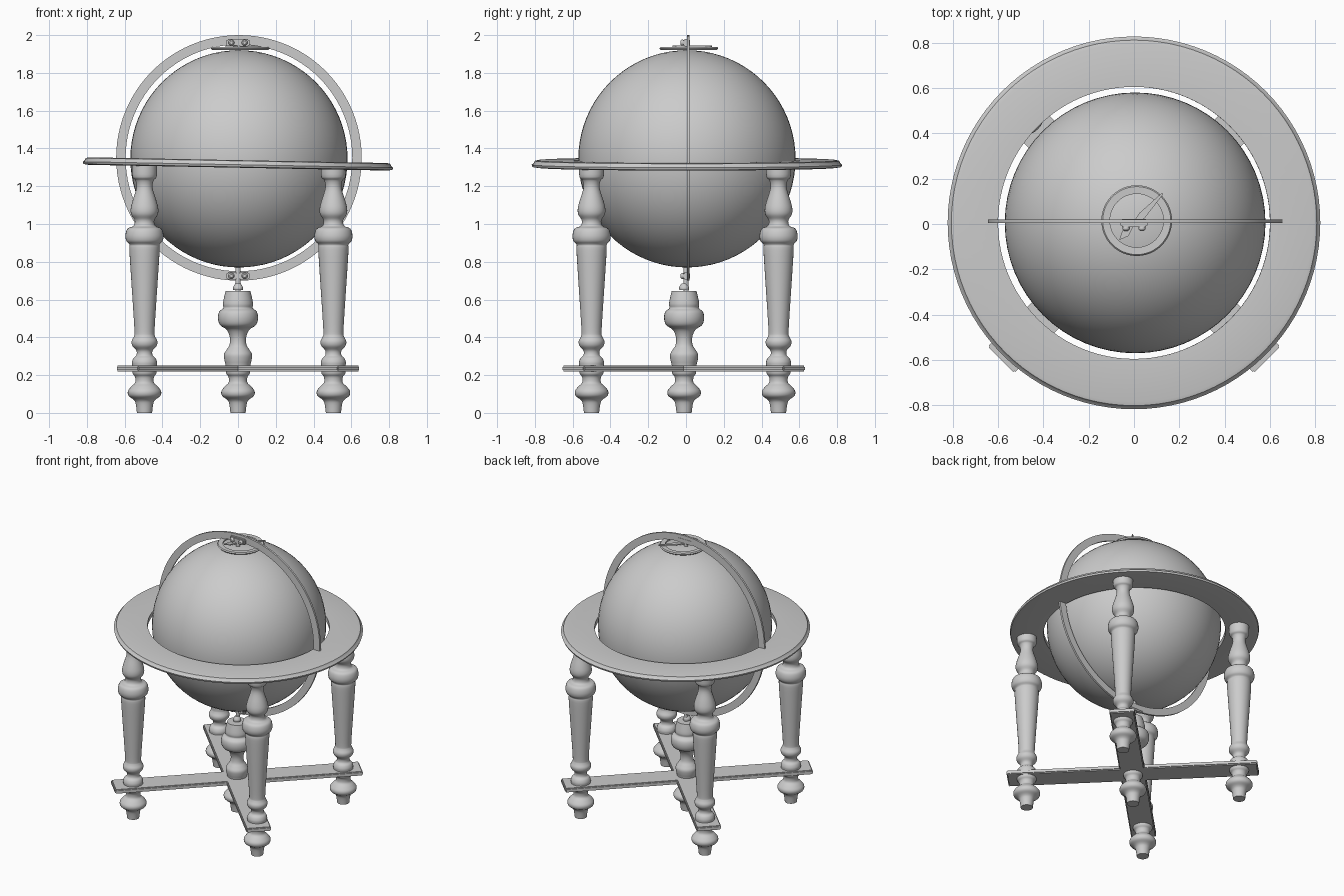
import bpy
import bmesh
from math import pi, radians, cos, sin
from mathutils import Matrix, Vector

cube = bpy.data.objects.get("Cube")
if cube:
    bpy.data.objects.remove(cube, do_unlink=True)

grey = bpy.data.materials.new("plain grey")
grey.use_nodes = True
grey.diffuse_color = (0.6, 0.6, 0.6, 1)
grey.node_tree.nodes["Principled BSDF"].inputs["Base Color"].default_value = grey.diffuse_color


def finish(name, bm, matrix=Matrix(), angle=40):
    bmesh.ops.remove_doubles(bm, verts=bm.verts, dist=0.0001)
    bmesh.ops.recalc_face_normals(bm, faces=bm.faces)
    mesh = bpy.data.meshes.new(name)
    bm.to_mesh(mesh)
    bm.free()
    mesh.materials.append(grey)
    obj = bpy.data.objects.new(name, mesh)
    bpy.context.collection.objects.link(obj)
    obj.matrix_world = matrix
    bpy.ops.object.select_all(action='DESELECT')
    obj.select_set(True)
    bpy.context.view_layer.objects.active = obj
    bpy.ops.object.shade_smooth_by_angle(angle=radians(angle))
    return obj


def rounded(points, sub=4):
    """Run a smooth curve through the profile points."""
    pts = [Vector(p) for p in points]
    pts = [pts[0]] + pts + [pts[-1]]
    out = []
    for a, b, c, d in zip(pts, pts[1:], pts[2:], pts[3:]):
        for i in range(sub):
            t = i / sub
            out.append(b + (c - a) * t / 2 + (a * 2 - b * 5 + c * 4 - d) * t * t / 2
                       + (b * 3 - a - c * 3 + d) * t ** 3 / 2)
    return out + [pts[-1]]


def lathe(name, profile, matrix, closed=False, steps=32):
    """Spin a (radius, height) profile around the local z axis."""
    bm = bmesh.new()
    verts = [bm.verts.new((r, 0, z)) for r, z in profile]
    pairs = list(zip(verts, verts[1:]))
    if closed:
        pairs.append((verts[-1], verts[0]))
    edges = [bm.edges.new(p) for p in pairs]
    bmesh.ops.spin(bm, geom=verts + edges, cent=(0, 0, 0), axis=(0, 0, 1),
                   angle=2 * pi, steps=steps)
    return finish(name, bm, matrix)


def box(name, size, matrix, bevel=0.0):
    bm = bmesh.new()
    bmesh.ops.create_cube(bm, size=1, matrix=Matrix.Diagonal((*size, 1)))
    if bevel:
        bmesh.ops.bevel(bm, geom=bm.edges[:], offset=bevel, segments=2, affect='EDGES')
    return finish(name, bm, matrix)


at = Matrix.Translation

# Turned profiles: foot shared by legs and centre post
foot = [(0.04, 0), (0.047, 0.05), (0.058, 0.07), (0.084, 0.09), (0.088, 0.115),
        (0.07, 0.14), (0.05, 0.16), (0.05, 0.19), (0.063, 0.21), (0.065, 0.25)]
leg_top = [(0.066, 0.27), (0.058, 0.29), (0.043, 0.305), (0.043, 0.33), (0.064, 0.355),
           (0.068, 0.38), (0.056, 0.405), (0.053, 0.43), (0.06, 0.55), (0.07, 0.7),
           (0.08, 0.86), (0.079, 0.89), (0.096, 0.91), (0.101, 0.94), (0.09, 0.975),
           (0.058, 0.99), (0.052, 1.02), (0.07, 1.05), (0.073, 1.08), (0.064, 1.12),
           (0.043, 1.19), (0.048, 1.23), (0.064, 1.25), (0.066, 1.31)]
post_top = [(0.072, 0.28), (0.074, 0.31), (0.06, 0.335), (0.045, 0.36), (0.043, 0.4),
            (0.06, 0.44), (0.095, 0.465), (0.106, 0.5), (0.1, 0.535), (0.078, 0.555),
            (0.08, 0.58), (0.066, 0.645)]


def turned(points):
    return [(0, points[0][1])] + rounded(points) + [(0, points[-1][1])]


# Four legs
for depth, sy in (("front", -0.5), ("back", 0.49)):
    for side, sx in (("right", -0.495), ("left", 0.505)):
        lathe(f"{depth}_{side}_leg", turned(foot + leg_top), at((sx, sy, 0)))

# Centre post and crossed stretchers
lathe("centre_post", turned(foot + post_top), at((0, -0.01, 0)))
for name, turn in (("stretcher_a", 45), ("stretcher_b", -45)):
    box(name, (1.66, 0.166, 0.03),
        at((0, -0.012, 0.235)) @ Matrix.Rotation(radians(turn), 4, 'Z'), 0.006)

# Globe ball
bm = bmesh.new()
bmesh.ops.create_uvsphere(bm, u_segments=64, v_segments=40, radius=0.575)
finish("globe", bm, at((0.005, 0.005, 1.345)))

# Flat horizon ring with a moulded rim, sitting slightly askew
rim = [(0.6, -0.016), (0.79, -0.02), (0.818, -0.016), (0.822, -0.004), (0.812, 0.004),
       (0.806, 0.016), (0.79, 0.02), (0.6, 0.018)]
lathe("horizon_ring", rim, at((0, 0.005, 1.318)) @ Matrix.Rotation(radians(1.1), 4, 'Y'),
      True, 96)

# Upright meridian ring
band = [(0.6, -0.007), (0.65, -0.007), (0.65, 0.007), (0.6, 0.007)]
lathe("meridian_ring", band, at((0.005, 0.012, 1.35)) @ Matrix.Rotation(pi / 2, 4, 'X'),
      True, 96)

# Pivot pins and clamps at both poles
for name, low, high in (("lower_pin", 0.63, 0.78), ("upper_pin", 1.9, 1.975)):
    lathe(name, [(0, low), (0.014, low), (0.014, high), (0, high)], at((0, 0, 0)))
lathe("lower_collar", turned([(0.025, 0.65), (0.026, 0.665), (0.014, 0.685)]),
      at((0, -0.01, 0)))
for name, z, width in (("lower_clamp", 0.725, 0.12), ("upper_clamp", 1.96, 0.12)):
    box(name, (width, 0.035, 0.04), at((0, 0.004, z)), 0.006)
    for sx in (-1, 1):
        lathe(f"{name}_screw", turned([(0.014, 0), (0.016, 0.012), (0.009, 0.02)]),
              at((sx * 0.035, -0.01, z)) @ Matrix.Rotation(pi / 2, 4, 'X'), steps=12)

# Hour ring around the upper pole
hour = [(0.118, -0.006), (0.15, -0.008), (0.156, 0), (0.15, 0.007), (0.118, 0.006)]
lathe("hour_ring", hour, at((0.012, 0.015, 1.93)), True, 48)

# Spear-shaped hour pointer
bm = bmesh.new()
outline = [(-0.11, 0), (-0.07, -0.018), (-0.03, -0.006), (0.04, -0.016), (0.17, -0.004),
           (0.17, 0.004), (0.04, 0.016), (-0.03, 0.006), (-0.07, 0.018)]
face = bm.faces.new([bm.verts.new((x, y, 0)) for x, y in outline])
side = bmesh.ops.extrude_face_region(bm, geom=[face])
bmesh.ops.translate(bm, vec=(0, 0, 0.008),
                    verts=[v for v in side["geom"] if isinstance(v, bmesh.types.BMVert)])
finish("hour_pointer", bm, at((0.01, 0.01, 1.936)) @ Matrix.Rotation(radians(47), 4, 'Z'))
